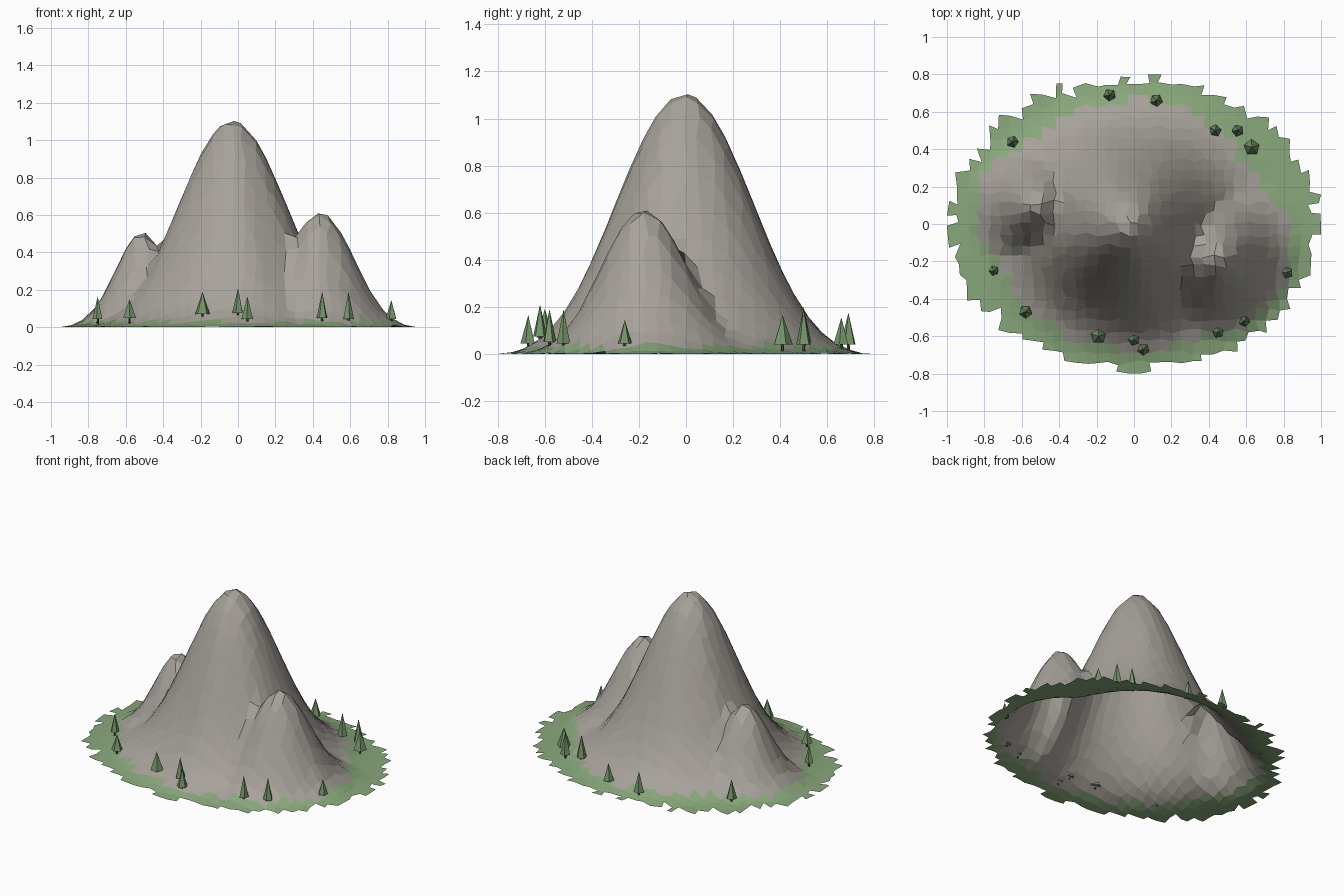
import bpy, bmesh, math, random
from mathutils import Vector, noise

if "Cube" in bpy.data.objects:
    bpy.data.objects.remove(bpy.data.objects["Cube"], do_unlink=True)
random.seed(4)


def material(name, rgb):
    m = bpy.data.materials.new(name)
    m.use_nodes = True
    m.diffuse_color = (*rgb, 1)
    m.node_tree.nodes["Principled BSDF"].inputs["Base Color"].default_value = (*rgb, 1)
    return m


rock = material("grey rock", (0.385, 0.358, 0.323))
grass = material("meadow green", (0.25, 0.39, 0.20))
needles = material("pine green", (0.18, 0.30, 0.145))
bark = material("dark bark", (0.08, 0.055, 0.035))

# Bell-shaped peaks: centre x, centre y, height, spread
PEAKS = [(-0.03, -0.005, 1.105, 0.166), (0.465, -0.195, 0.68, 0.074), (-0.53, 0.1, 0.575, 0.05)]


def ground(x, y):
    # Highest peak wins, and everything fades to flat at the oval rim
    best = 0.0
    for i, (cx, cy, height, spread) in enumerate(PEAKS):
        dx, dy = x - cx, y - cy
        a = math.atan2(dy, dx)
        rib = noise.noise(Vector((math.cos(a) * 2, math.sin(a) * 2, i * 7 + 0.4)))
        best = max(best, height * math.exp(-(dx * dx + dy * dy) * (1 + 0.06 * rib) / spread))
    rim = math.hypot(x / 0.97, y / 0.77)
    return best * max(0.0, 1 - rim ** 3.6)


# Mountain: jittered grid of faces trimmed to a ragged oval, open underneath
NX, NY = 35, 28
STEP = 2 / NX
bm = bmesh.new()
grid = {}
for i in range(NX + 1):
    for j in range(NY + 1):
        x = -1 + i * STEP + random.uniform(-0.015, 0.015)
        y = -0.8 + j * STEP + random.uniform(-0.015, 0.015)
        x, y = max(-1, min(1, x)), max(-0.8, min(0.8, y))
        grid[i, j] = bm.verts.new((x, y, ground(x, y)))
for i in range(NX):
    for j in range(NY):
        cx, cy = -1 + (i + 0.5) * STEP, -0.8 + (j + 0.5) * STEP
        if (cx / 0.985) ** 2 + (cy / 0.78) ** 2 > random.uniform(0.95, 1.02):
            continue
        f = bm.faces.new([grid[i, j], grid[i + 1, j], grid[i + 1, j + 1], grid[i, j + 1]])
        f.material_index = 1 if f.calc_center_median().z < 0.032 else 0
bmesh.ops.delete(bm, geom=[v for v in bm.verts if not v.link_faces], context="VERTS")
mesh = bpy.data.meshes.new("mountain")
bm.to_mesh(mesh)
bm.free()
mesh.materials.append(rock)
mesh.materials.append(grass)
bpy.context.collection.objects.link(bpy.data.objects.new("mountain", mesh))


# Pine trees: a thin trunk under one pointed crown
def cone(name, sides, r1, r2, x, y, z0, z1, mat):
    bpy.ops.mesh.primitive_cone_add(vertices=sides, radius1=r1, radius2=r2, depth=z1 - z0,
                                    location=(x, y, (z0 + z1) / 2),
                                    rotation=(0, 0, random.uniform(0, math.tau)))
    ob = bpy.context.object
    ob.name = name
    ob.data.materials.append(mat)


# x, y, crown bottom, crown top, crown radius
TREES = [(-0.13, 0.69, 0.04, 0.175, 0.034), (0.12, 0.66, 0.04, 0.155, 0.034), (0.435, 0.5, 0.05, 0.2, 0.033),
         (0.555, 0.5, 0.04, 0.19, 0.033), (0.63, 0.41, 0.04, 0.165, 0.044), (-0.65, 0.44, 0.04, 0.165, 0.033),
         (-0.75, -0.25, 0.045, 0.165, 0.028), (-0.58, -0.47, 0.05, 0.15, 0.036), (-0.19, -0.6, 0.07, 0.19, 0.042),
         (0, -0.62, 0.075, 0.21, 0.031), (0.05, -0.67, 0.045, 0.165, 0.033), (0.45, -0.58, 0.05, 0.19, 0.03),
         (0.59, -0.52, 0.045, 0.19, 0.03), (0.82, -0.26, 0.045, 0.145, 0.031)]
for n, (x, y, low, top, r) in enumerate(TREES, 1):
    base = min(ground(x, y), low - 0.01)
    cone(f"tree_trunk_{n}", 5, 0.007, 0.005, x, y, base, low + 0.01, bark)
    cone(f"tree_crown_{n}", 5, r, 0, x, y, low, top, needles)
